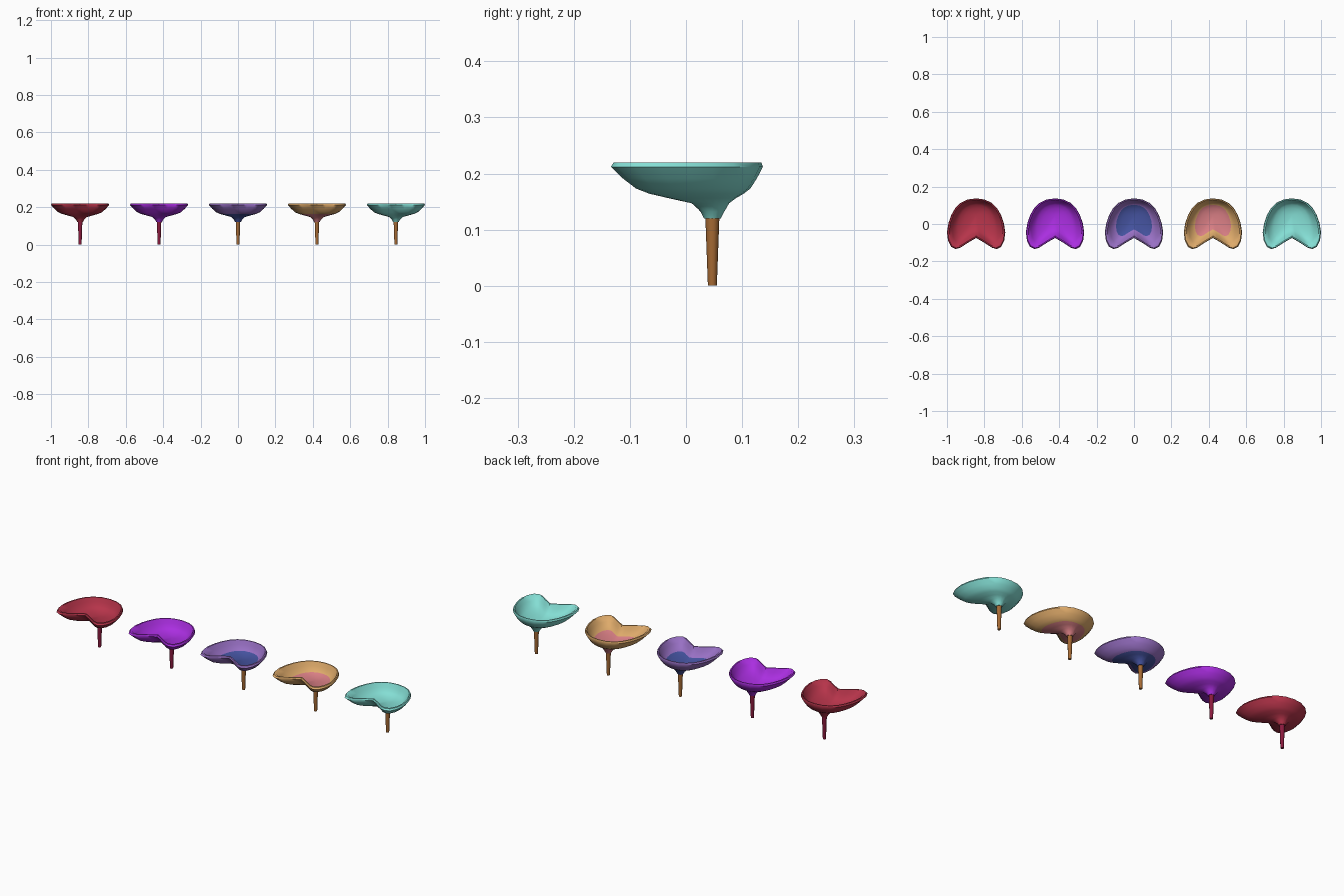
import bpy, bmesh, math

if "Cube" in bpy.data.objects:
    bpy.data.objects.remove(bpy.data.objects["Cube"])

def material(name, rgb):
    m = bpy.data.materials.new(name)
    lin = [((c / 255 + 0.055) / 1.055) ** 2.4 if c > 10 else c / 3294 for c in rgb]
    m.diffuse_color = (*lin, 1)
    m.use_nodes = True
    m.node_tree.nodes["Principled BSDF"].inputs["Base Color"].default_value = m.diffuse_color
    return m

red = material("red", (182, 52, 74))
violet = material("violet", (170, 46, 224))
lavender = material("lavender", (152, 112, 196))
blue = material("blue", (68, 82, 158))
tan = material("tan", (222, 170, 106))
pink = material("pink", (216, 126, 132))
teal = material("teal", (132, 222, 212))
crimson = material("crimson", (140, 26, 62))
brown = material("brown", (166, 106, 52))

STEM_Y = 0.047
# right half of the notched rim outline, from back to front notch
HALF = [(0, .137), (.045, .131), (.083, .113), (.112, .085), (.133, .048),
        (.148, .005), (.156, -.045), (.15, -.09), (.134, -.122), (.11, -.134),
        (.085, -.127), (.05, -.104), (.025, -.089), (0, -.075)]
OUTLINE = HALF + [(-x, y) for x, y in HALF[-2:0:-1]]

# (scale about stem, height, roundness): outside going up, over rim, inside down
RINGS = [(.12, .12, 1), (.17, .132, 1), (.27, .147, .6), (.45, .156, .1), (.62, .164, 0),
         (.75, .173, 0), (.88, .191, 0), (1, .212, 0), (.97, .22, 0), (.92, .22, 0),
         (.82, .199, 0), (.72, .184, 0), (.62, .175, 0), (.42, .167, 0), (.2, .162, .4)]
INNER_T = 0.625

def finish(bm, name, mats, x, angle):
    bmesh.ops.recalc_face_normals(bm, faces=bm.faces)
    me = bpy.data.meshes.new(name)
    bm.to_mesh(me)
    bm.free()
    for m in mats:
        me.materials.append(m)
    ob = bpy.data.objects.new(name, me)
    bpy.context.collection.objects.link(ob)
    ob.location = (x, STEM_Y, 0)
    bpy.ops.object.select_all(action='DESELECT')
    ob.select_set(True)
    bpy.context.view_layer.objects.active = ob
    bpy.ops.object.shade_smooth_by_angle(angle=math.radians(angle))

def cup(name, x, outer, inner):
    bm = bmesh.new()
    rings = []
    for t, z, round_ in RINGS:
        ring = []
        for px, py in OUTLINE:
            dx, dy = px, py - STEM_Y
            k = 0.125 * t / math.hypot(dx, dy)   # circular version of this ring
            k = t * (1 - round_) + k * round_
            ring.append(bm.verts.new((dx * k, dy * k, z)))
        rings.append(ring)
    n = len(OUTLINE)
    for i in range(len(rings) - 1):
        a, b = rings[i], rings[i + 1]
        centre_part = max(RINGS[i][0], RINGS[i + 1][0]) < INNER_T
        for j in range(n):
            f = bm.faces.new((a[j], a[(j + 1) % n], b[(j + 1) % n], b[j]))
            f.material_index = int(centre_part)
    # close the neck underside and the bowl floor
    bm.faces.new(rings[0]).material_index = 1
    floor = bm.verts.new((0, 0, .16))
    for j in range(n):
        f = bm.faces.new((rings[-1][j], rings[-1][(j + 1) % n], floor))
        f.material_index = 1
    finish(bm, name, [outer, inner], x, 50)

def stem(name, x, mat):
    bm = bmesh.new()
    bmesh.ops.create_cone(bm, cap_ends=True, segments=10, radius1=.008, radius2=.0125, depth=.122)
    bmesh.ops.translate(bm, verts=bm.verts, vec=(0, 0, .061))
    finish(bm, name, [mat], x, 50)

# row of five notched cups on stems
CUPS = [(red, red, crimson), (violet, violet, crimson), (lavender, blue, brown),
        (tan, pink, brown), (teal, teal, brown)]
for i, (outer, inner, stalk) in enumerate(CUPS):
    x = (i - 2) * 0.422
    cup(f"cup_{i + 1}", x, outer, inner)
    stem(f"stem_{i + 1}", x, stalk)
